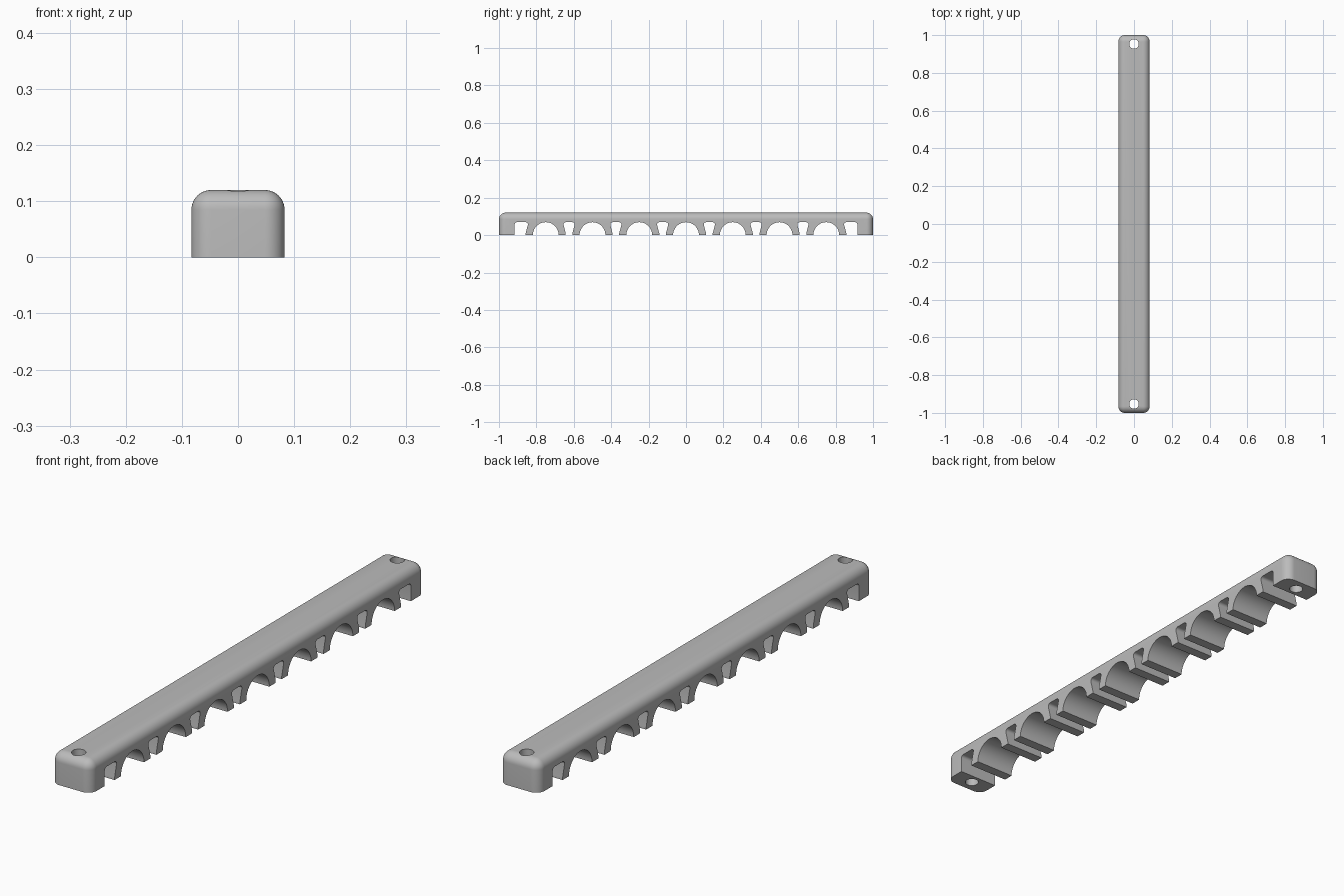
import bpy, bmesh, math

if "Cube" in bpy.data.objects:
    bpy.data.objects.remove(bpy.data.objects["Cube"])

W, H, R = 0.083, 0.12, 0.035      # half width, height, edge radius


def finish(bm, name):
    bmesh.ops.recalc_face_normals(bm, faces=bm.faces[:])
    mesh = bpy.data.meshes.new(name)
    bm.to_mesh(mesh)
    bm.free()
    ob = bpy.data.objects.new(name, mesh)
    bpy.context.collection.objects.link(ob)
    return ob


def add_prism(bm, profile):
    """Extrude a (y, z) outline across the whole width."""
    face = bm.faces.new([bm.verts.new((-0.2, y, z)) for y, z in profile])
    ext = bmesh.ops.extrude_face_region(bm, geom=[face])["geom"]
    bmesh.ops.translate(bm, vec=(0.4, 0, 0),
                        verts=[v for v in ext if isinstance(v, bmesh.types.BMVert)])


def arc(cy, cz, r, a0, a1, n):
    return [(cy + r * math.cos(math.radians(a0 + (a1 - a0) * i / n)),
             cz + r * math.sin(math.radians(a0 + (a1 - a0) * i / n))) for i in range(n + 1)]


def slot(c, left_top, left_bottom):
    """Slot with rounded upper corners, tapering towards the bottom."""
    top, r = 0.069, 0.012
    return ([(c + 0.018, -0.05), (c + 0.018, 0.01)]
            + arc(c + 0.030 - r, top - r, r, 0, 90, 6)
            + arc(c - left_top + r, top - r, r, 90, 180, 6)
            + [(c - left_bottom, 0.01), (c - left_bottom, -0.05)])


# Bar with rounded top and corner edges
bm = bmesh.new()
bmesh.ops.create_cube(bm, size=1)
for v in bm.verts:
    v.co = (v.co.x * 2 * W, v.co.y * 2, (v.co.z + 0.5) * H)
edges = [e for e in bm.edges if max(v.co.z for v in e.verts) > 0.01]
bmesh.ops.bevel(bm, geom=edges, offset=R, offset_type='OFFSET', segments=10,
                profile=0.5, affect='EDGES', clamp_overlap=True)
bar = finish(bm, "clip_bar")

# Round channels, relief slots and screw holes
bm = bmesh.new()
for i in range(-3, 4):
    add_prism(bm, arc(0.25 * i, 0, 0.069, 0, 360, 64)[:-1])
for i in range(-3, 3):
    add_prism(bm, slot(0.25 * i + 0.125, 0.030, 0.018))
end = slot(-0.875, 0.041, 0.041)
add_prism(bm, end)
add_prism(bm, [(-y, z) for y, z in end])
for s in (-1, 1):
    hole = bmesh.ops.create_cone(bm, cap_ends=True, segments=40, radius1=0.025,
                                 radius2=0.025, depth=0.4)["verts"]
    bmesh.ops.translate(bm, vec=(0, s * 0.953, 0.06), verts=hole)
cutter = finish(bm, "cutter")

mod = bar.modifiers.new("cut", 'BOOLEAN')
mod.operation = 'DIFFERENCE'
mod.solver = 'EXACT'
mod.object = cutter
bpy.context.view_layer.objects.active = bar
bar.select_set(True)
bpy.ops.object.modifier_apply(modifier="cut")
bpy.data.objects.remove(cutter)

# Grey plastic
mat = bpy.data.materials.new("grey_plastic")
mat.diffuse_color = (0.5, 0.5, 0.5, 1)
mat.use_nodes = True
mat.node_tree.nodes["Principled BSDF"].inputs["Base Color"].default_value = mat.diffuse_color
bar.data.materials.clear()
bar.data.materials.append(mat)
for p in bar.data.polygons:
    p.material_index = 0
bpy.ops.object.shade_smooth_by_angle(angle=math.radians(30))
